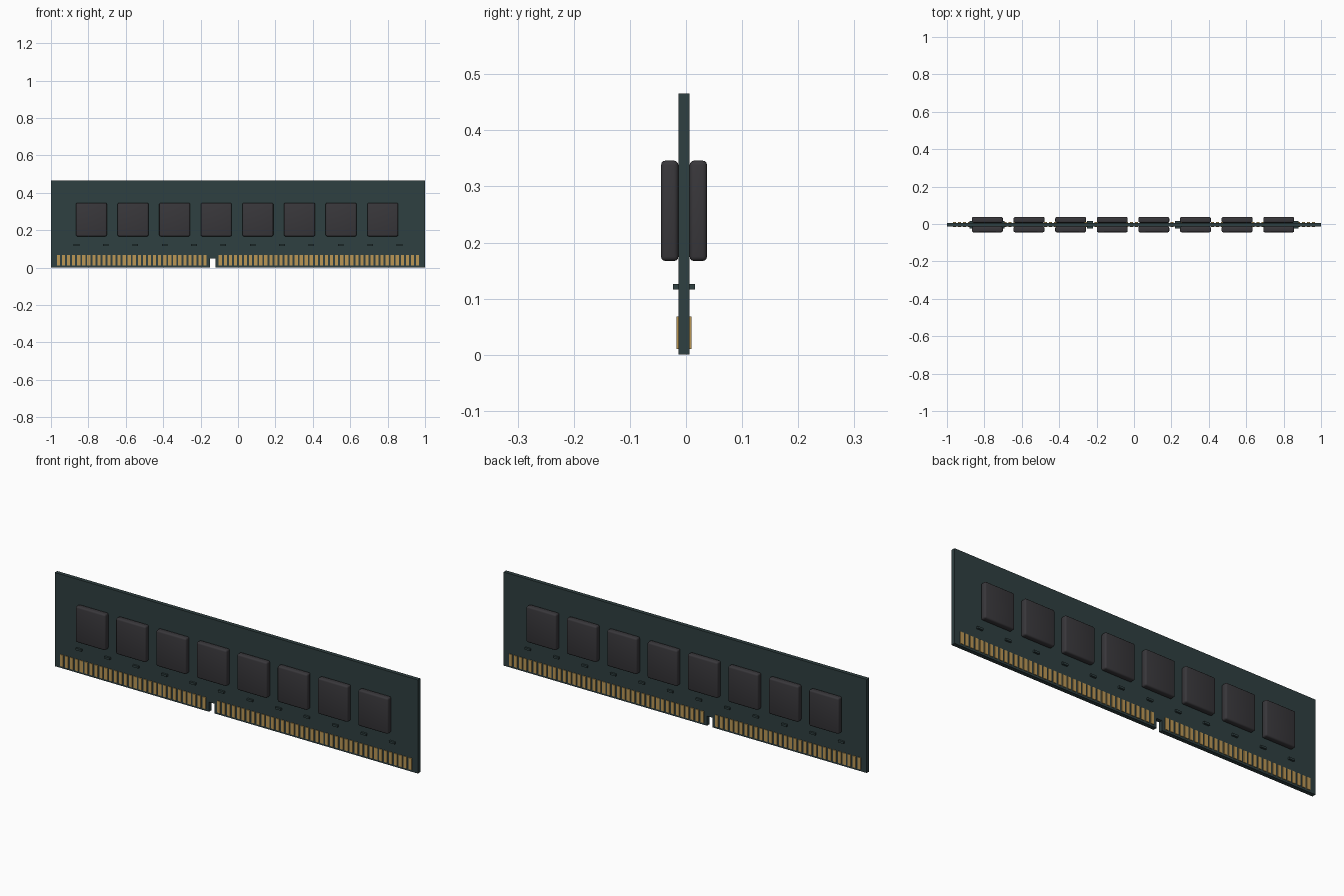
import bpy, bmesh
from mathutils import Matrix

if "Cube" in bpy.data.objects:
    bpy.data.objects.remove(bpy.data.objects["Cube"])

YC, HALF = -0.0035, 0.01          # board mid-plane and half thickness


def material(name, rgb):
    m = bpy.data.materials.new(name)
    m.diffuse_color = (*rgb, 1)
    m.use_nodes = True
    m.node_tree.nodes["Principled BSDF"].inputs["Base Color"].default_value = m.diffuse_color
    return m


BOARD = material("board_green", (0.028, 0.05, 0.052))
CHIP = material("chip_grey", (0.04, 0.038, 0.043))
GOLD = material("gold", (0.5, 0.31, 0.09))


def finish(name, bm, mat):
    bmesh.ops.recalc_face_normals(bm, faces=bm.faces[:])
    me = bpy.data.meshes.new(name)
    bm.to_mesh(me)
    bm.free()
    me.materials.append(mat)
    ob = bpy.data.objects.new(name, me)
    bpy.context.collection.objects.link(ob)
    return ob


def box_row(name, xs, width, z0, z1, depth, mat, side, bevel=0.0):
    """Row of identical boxes sitting on one face of the board."""
    bm = bmesh.new()
    y = YC + side * (HALF + depth / 2)
    for x in xs:
        loc = Matrix.Translation((x, y, (z0 + z1) / 2))
        size = Matrix.Diagonal((width, depth, z1 - z0, 1))
        bmesh.ops.create_cube(bm, size=1, matrix=loc @ size)
    if bevel:
        bmesh.ops.bevel(bm, geom=bm.edges[:], offset=bevel, segments=3,
                        profile=0.5, affect='EDGES')
    return finish(name, bm, mat)


# Circuit board with key notch
outline = [(-1, 0), (-0.15, 0), (-0.15, 0.048), (-0.12, 0.048),
           (-0.12, 0), (1, 0), (1, 0.466), (-1, 0.466)]
bm = bmesh.new()
face = bm.faces.new([bm.verts.new((x, YC - HALF, z)) for x, z in outline])
ext = bmesh.ops.extrude_face_region(bm, geom=[face])
bmesh.ops.translate(bm, vec=(0, 2 * HALF, 0),
                    verts=[v for v in ext["geom"] if isinstance(v, bmesh.types.BMVert)])
finish("circuit_board", bm, BOARD)

# Parts repeated on both faces
chip_xs = [-0.005 + 0.2225 * (i - 3.5) for i in range(8)]
cap_xs = [0.157 * (i - 5.5) for i in range(12)]
pin_xs = [-0.96 + 1.92 / 71 * i for i in range(72) if i not in (30, 31)]

for label, side in (("front", -1), ("back", 1)):
    chips = box_row(label + "_memory_chips", chip_xs, 0.165, 0.167, 0.346,
                    0.031, CHIP, side, bevel=0.008)
    bpy.ops.object.select_all(action='DESELECT')
    chips.select_set(True)
    bpy.context.view_layer.objects.active = chips
    bpy.ops.object.shade_smooth_by_angle()
    box_row(label + "_capacitors", cap_xs, 0.03, 0.116, 0.126, 0.0095, BOARD, side)
    box_row(label + "_contact_pins", pin_xs, 0.017, 0.01, 0.068, 0.0035, GOLD, side)
